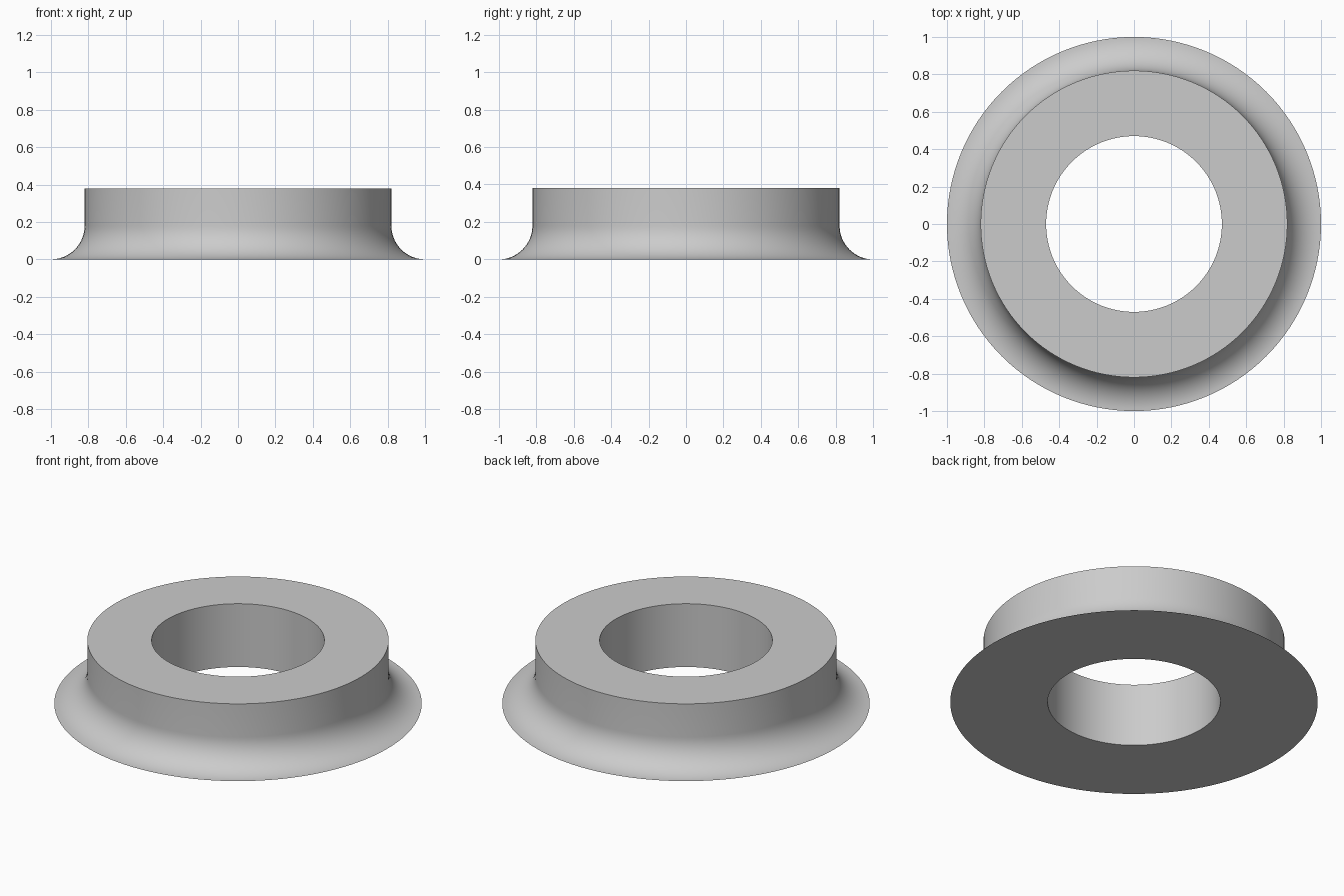
import bpy
import bmesh
from math import sin, cos, pi, radians

cube = bpy.data.objects.get("Cube")
if cube:
    bpy.data.objects.remove(cube, do_unlink=True)

HOLE, COLLAR, FLANGE = 0.47, 0.82, 1.0
HEIGHT = 0.38
FILLET = FLANGE - COLLAR
ARC_STEPS, SEGMENTS = 16, 128

grey = bpy.data.materials.new("plain grey")
grey.use_nodes = True
colour = (0.6, 0.6, 0.6, 1)
grey.diffuse_color = colour
grey.node_tree.nodes["Principled BSDF"].inputs["Base Color"].default_value = colour

# Cross-section: bore, flat underside, concave fillet, straight collar, flat top
profile = [(HOLE, HEIGHT), (HOLE, 0)]
for i in range(ARC_STEPS + 1):
    a = pi / 2 * i / ARC_STEPS
    profile.append((FLANGE - FILLET * sin(a), FILLET * (1 - cos(a))))
profile.append((COLLAR, HEIGHT))

# Revolve the closed cross-section about z
bm = bmesh.new()
verts = [bm.verts.new((r, 0, z)) for r, z in profile]
edges = [bm.edges.new((v, verts[(i + 1) % len(verts)])) for i, v in enumerate(verts)]
bmesh.ops.spin(bm, geom=verts + edges, cent=(0, 0, 0), axis=(0, 0, 1),
               angle=2 * pi, steps=SEGMENTS)
bmesh.ops.remove_doubles(bm, verts=bm.verts[:], dist=0.0001)
bmesh.ops.recalc_face_normals(bm, faces=bm.faces[:])

mesh = bpy.data.meshes.new("flanged_ring")
bm.to_mesh(mesh)
bm.free()
mesh.materials.append(grey)
ring = bpy.data.objects.new("flanged_ring", mesh)
bpy.context.collection.objects.link(ring)

# Smooth curved walls, crisp rims
bpy.ops.object.select_all(action="DESELECT")
ring.select_set(True)
bpy.context.view_layer.objects.active = ring
bpy.ops.object.shade_smooth_by_angle(angle=radians(30))
